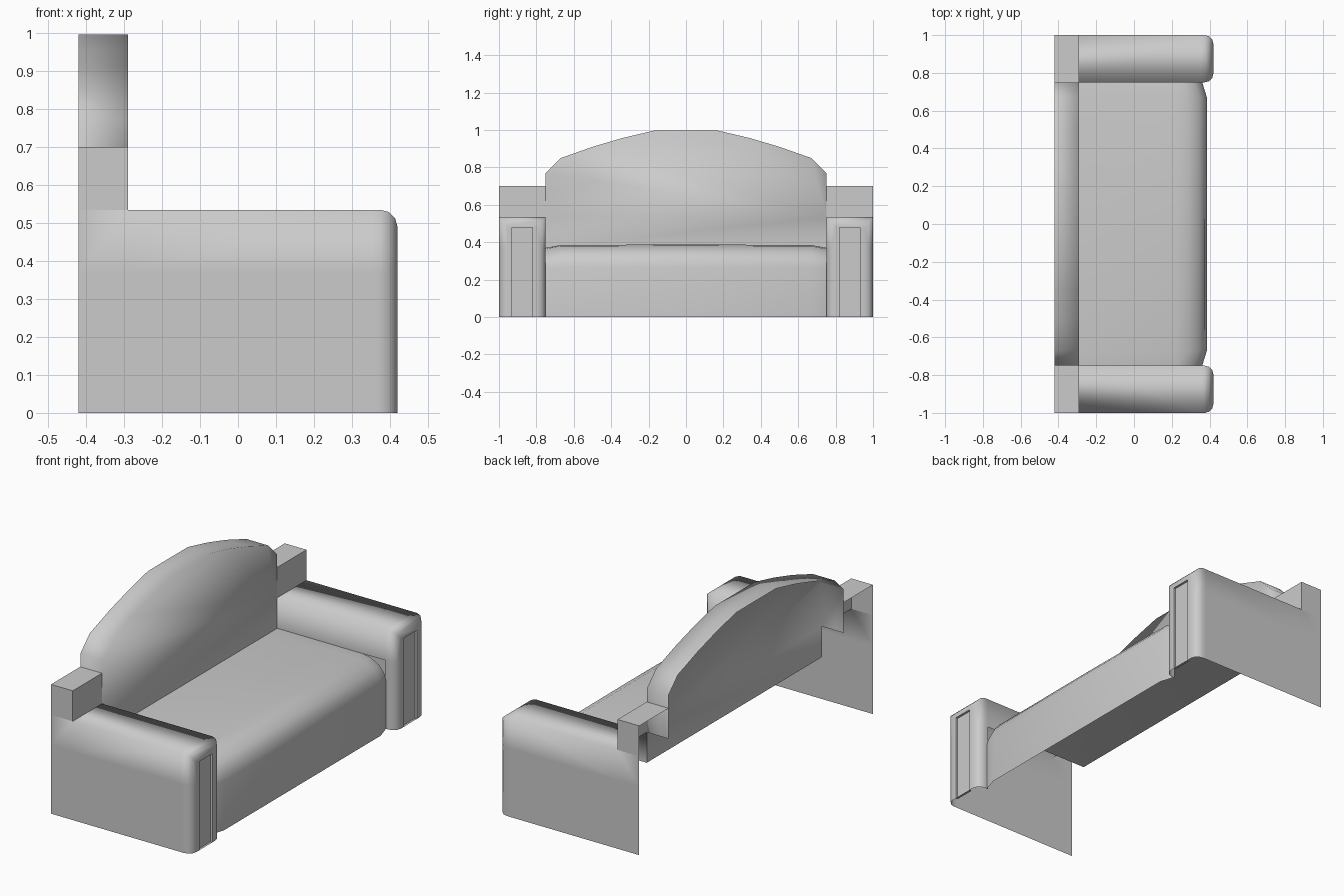
import bpy, bmesh
from mathutils import Vector

if "Cube" in bpy.data.objects:
    bpy.data.objects.remove(bpy.data.objects["Cube"])


def finish(name, bm, smooth=True, mirror=False, recalc=True):
    if recalc:
        bmesh.ops.recalc_face_normals(bm, faces=bm.faces)
    for f in bm.faces:
        f.smooth = smooth
    me = bpy.data.meshes.new(name)
    bm.to_mesh(me)
    bm.free()
    ob = bpy.data.objects.new(name, me)
    bpy.context.collection.objects.link(ob)
    if mirror:
        m = ob.modifiers.new("Mirror", 'MIRROR')
        m.use_axis = (False, True, False)
    return ob


def cut(bm, co, no, faces=None):
    faces = list(faces or bm.faces)
    geom = set(faces)
    for f in faces:
        geom.update(f.edges)
        geom.update(f.verts)
    bmesh.ops.bisect_plane(bm, geom=list(geom), plane_co=co, plane_no=no)


def box(bm, x0, x1, y0, y1, z0, z1):
    r = bmesh.ops.create_cube(bm, size=1)
    for v in r['verts']:
        v.co = Vector(((x0 + x1) / 2 + v.co.x * (x1 - x0),
                       (y0 + y1) / 2 + v.co.y * (y1 - y0),
                       (z0 + z1) / 2 + v.co.z * (z1 - z0)))


def remove(bm, test):
    bad = [f for f in bm.faces if test(f.calc_center_median(), f.normal)]
    bmesh.ops.delete(bm, geom=bad, context='FACES')


XB, XF, XC = -0.42, 0.42, -0.29     # rear, arm front, backrest front
YI, ZA, ZB, ZS = 0.75, 0.535, 0.70, 0.37

# Arms: hollow shell, rounded front, open at rear and underneath
bm = bmesh.new()
box(bm, XB, XF, YI, 1, 0, ZA)
edges = [e for e in bm.edges
         if all(v.co.x > 0.4 for v in e.verts) and any(v.co.z > 0.4 for v in e.verts)]
bmesh.ops.bevel(bm, geom=edges, offset=0.045, offset_type='OFFSET',
                segments=3, profile=0.5, affect='EDGES')
cut(bm, (XC, 0, 0), (1, 0, 0))
cut(bm, (0.355, 0, 0), (1, 0, 0))
cut(bm, (0, 0, ZS), (0, 0, 1))
bm.normal_update()
remove(bm, lambda c, n: n.x < -0.9 or n.z < -0.9
       or (n.y < -0.9 and c.x < 0.355 and c.z < ZS)
       or (c.x < XC and (n.y < -0.9 or n.z > 0.9)))


# Recessed panel on the arm front
def front_faces():
    bm.normal_update()
    return [f for f in bm.faces if f.normal.x > 0.99]


for co, no in (((0, 0.82, 0), (0, 1, 0)), ((0, 0.93, 0), (0, 1, 0)), ((0, 0, 0.48), (0, 0, 1))):
    cut(bm, co, no, front_faces())
panel = [f for f in front_faces()
         if 0.82 < f.calc_center_median().y < 0.93 and f.calc_center_median().z < 0.48]
ext = bmesh.ops.extrude_face_region(bm, geom=panel)['geom']
bmesh.ops.translate(bm, vec=(-0.012, 0, 0),
                    verts=[g for g in ext if isinstance(g, bmesh.types.BMVert)])
bmesh.ops.delete(bm, geom=[f for f in panel if f.is_valid], context='FACES')
inner = [g for g in ext if isinstance(g, bmesh.types.BMFace)]
for f in inner:
    for v in f.verts:
        for e in v.link_edges:
            e.smooth = False
            for lf in e.link_faces:
                if lf not in inner:
                    for le in lf.edges:
                        if all(abs(w.co.x - XF) < 1e-4 for w in le.verts) \
                                and all(0.81 < w.co.y < 0.94 and w.co.z < 0.485 for w in le.verts):
                            le.smooth = False
finish("arm", bm, mirror=True, recalc=False)

# Blocks behind the arms, open at rear, base and inner side
bm = bmesh.new()
box(bm, XB, XC, YI, 1, ZA, ZB)
bm.normal_update()
remove(bm, lambda c, n: n.x < -0.9 or n.z < -0.9 or n.y < -0.9)
finish("arm_back_block", bm, smooth=False, mirror=True, recalc=False)

# Backrest: arched front face with a rim running to the rear
half = [(0.75, 0.77), (0.67, 0.85), (0.5, 0.91), (0.34, 0.957), (0.17, 0.997)]
arch = [(0.75, ZA)] + half + [(-y, z) for y, z in reversed(half)] + [(-0.75, ZA)]
bm = bmesh.new()
front = [bm.verts.new((XC, y, z)) for y, z in arch]
rear = [bm.verts.new((XB, y, z)) for y, z in arch]
low = [bm.verts.new((XC, y, ZS)) for y in (-0.75, 0.75)]
face = bm.faces.new(front[1:-1] + [front[-1], front[0]])
bm.faces.new([front[0], front[-1], low[0], low[1]])
for i in range(len(arch) - 1):
    bm.faces.new([front[i + 1], front[i], rear[i], rear[i + 1]])
bm.normal_update()
if face.normal.x < 0:
    bmesh.ops.reverse_faces(bm, faces=bm.faces)
finish("backrest", bm)

# Seat: crowned cushion profile lofted across the width, tapering at the ends
bm = bmesh.new()
rows = []
for y, dx, dz in ((-0.75, -0.025, 0), (-0.67, 0, 0.015), (0, 0, 0.018),
                  (0.67, 0, 0.015), (0.75, -0.025, 0)):
    zt = ZS + dz
    prof = [(XC, ZS), (0.22, zt), (0.29 + dx, zt - 0.006), (0.345 + dx, zt - 0.035),
            (0.375 + dx, zt - 0.07), (0.386 + dx, 0.265), (0.386 + dx, 0)]
    rows.append([bm.verts.new((x, y, z)) for x, z in prof])
for a, b in zip(rows, rows[1:]):
    for i in range(len(a) - 1):
        bm.faces.new([a[i], a[i + 1], b[i + 1], b[i]])
bm.normal_update()
if bm.faces[:][0].normal.z < 0:
    bmesh.ops.reverse_faces(bm, faces=bm.faces)
finish("seat", bm, recalc=False)
